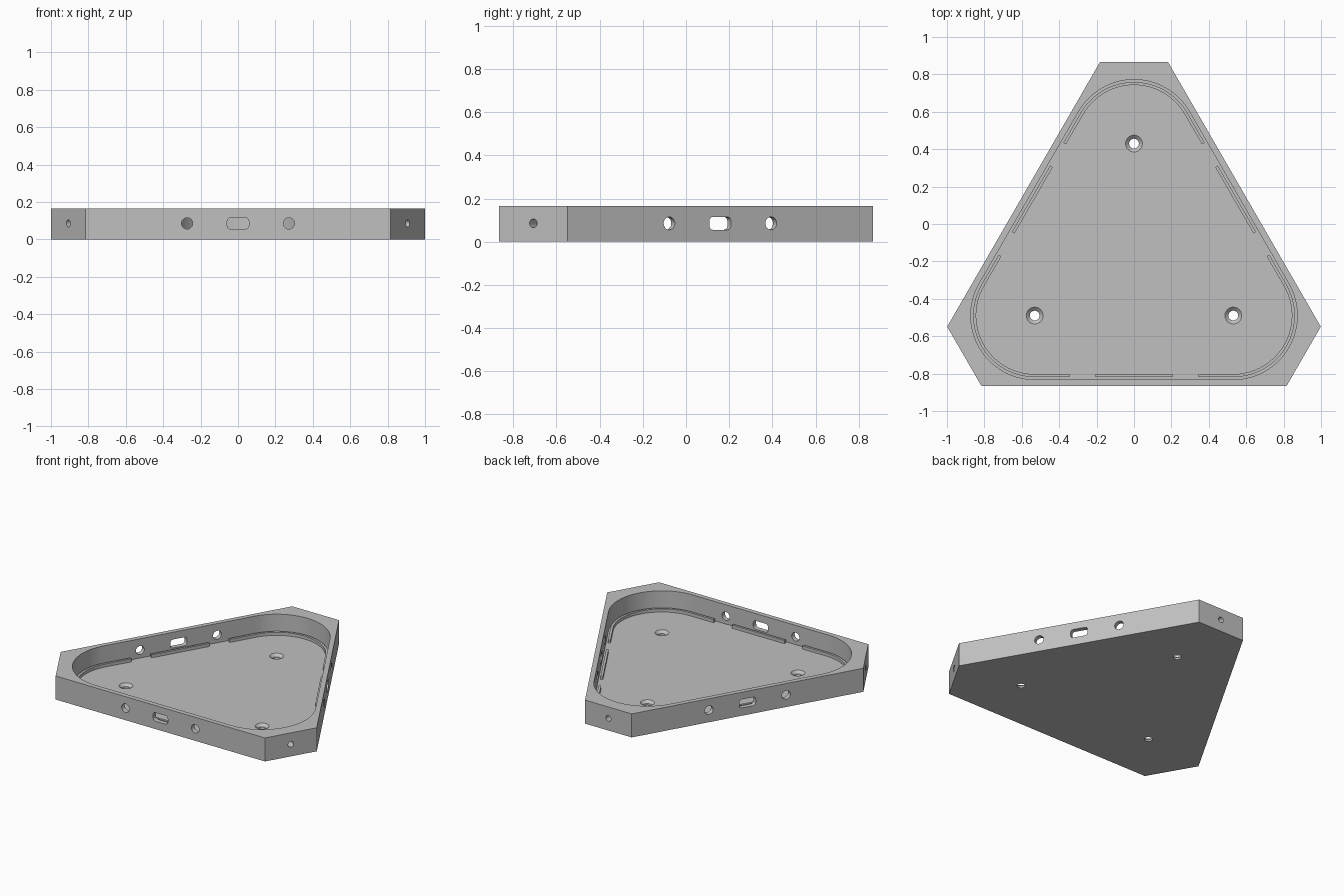
import bpy
import bmesh
from math import sin, cos, pi, radians
from mathutils import Matrix, Vector

HEIGHT = 0.166       # full height of the tray
FLOOR = 0.03         # thickness of the base
CENTRE_Y = -0.183    # centre of the triangle
SIDE = 0.682         # centre to long faces
CORNER = 1.048       # centre to cut corners
PIVOT = 0.613        # centre to screw holes and corner arcs
ARC = 0.342          # radius of the pocket corners
MID = 0.085          # height of the wall openings
SIDES = [radians(a) for a in (-90, 30, 150)]
CORNERS = [radians(a) for a in (90, 210, 330)]

default = bpy.data.objects.get("Cube")
if default:
    bpy.data.objects.remove(default, do_unlink=True)

grey = bpy.data.materials.new("light grey")
grey.use_nodes = True
colour = (0.53, 0.53, 0.53, 1)
grey.diffuse_color = colour
grey.node_tree.nodes["Principled BSDF"].inputs["Base Color"].default_value = colour

centre = Matrix.Translation((0, CENTRE_Y, 0))


def polar(r, a):
    return Vector((r * cos(a), r * sin(a)))


def arc(r, start, end, steps, origin=Vector((0, 0))):
    return [origin + polar(r, start + (end - start) * i / steps) for i in range(steps + 1)]


def circle(r, steps=32):
    return arc(r, 0, 2 * pi, steps)[:-1]


def loft(bm, rings, matrix):
    """Closed solid through a list of (outline, height) rings."""
    loops = [[bm.verts.new(matrix @ Vector((p.x, p.y, z))) for p in pts] for pts, z in rings]
    bm.faces.new(loops[0][::-1])
    bm.faces.new(loops[-1])
    for low, high in zip(loops, loops[1:]):
        for i in range(len(low)):
            j = (i + 1) % len(low)
            bm.faces.new((low[i], low[j], high[j], high[i]))


def finish(bm, name):
    bmesh.ops.recalc_face_normals(bm, faces=bm.faces)
    mesh = bpy.data.meshes.new(name)
    bm.to_mesh(mesh)
    bm.free()
    mesh.materials.append(grey)
    obj = bpy.data.objects.new(name, mesh)
    bpy.context.collection.objects.link(obj)
    return obj


def activate(obj):
    bpy.ops.object.select_all(action='DESELECT')
    obj.select_set(True)
    bpy.context.view_layer.objects.active = obj


def cut(target, cutter):
    mod = target.modifiers.new("cut", 'BOOLEAN')
    mod.operation = 'DIFFERENCE'
    mod.solver = 'EXACT'
    mod.object = cutter
    activate(target)
    bpy.ops.object.modifier_apply(modifier=mod.name)
    bpy.data.objects.remove(cutter, do_unlink=True)


def facing(a, along=0.0):
    """Frame on the wall facing angle a: local x along it, y up, z outward."""
    n, t = polar(1, a), polar(1, a + pi / 2)
    frame = Matrix(((t.x, 0, n.x, 0), (t.y, 0, n.y, 0), (0, 1, 0, MID), (0, 0, 0, 1)))
    return centre @ frame @ Matrix.Translation((along, 0, 0))


# Body: triangle with cut corners
half = (SIDE - CORNER / 2) / cos(pi / 6)
outline = []
for a in CORNERS:
    n, t = polar(CORNER, a), polar(half, a + pi / 2)
    outline += [n - t, n + t]
bm = bmesh.new()
loft(bm, [(outline, 0), (outline, HEIGHT)], centre)
tray = finish(bm, "tray_body")

# Pocket with rounded corners
pocket = []
for a in CORNERS:
    pocket += arc(ARC, a - pi / 3, a + pi / 3, 32, polar(PIVOT, a))
bm = bmesh.new()
loft(bm, [(pocket, FLOOR), (pocket, HEIGHT + 0.1)], centre)
cut(tray, finish(bm, "pocket_cutter"))

# Wall openings, blind corner holes and countersunk screw holes
slot = []
for i, (sx, sy) in enumerate(((1, 1), (-1, 1), (-1, -1), (1, -1))):
    slot += arc(0.02, i * pi / 2, (i + 1) * pi / 2, 6, Vector((sx * 0.038, sy * 0.01)))
bm = bmesh.new()
for a in SIDES:
    loft(bm, [(slot, 0.6), (slot, 0.75)], facing(a))
    for x in (-0.272, 0.272):
        loft(bm, [(circle(0.03), 0.6), (circle(0.03), 0.75)], facing(a, x))
for a in CORNERS:
    loft(bm, [(circle(0.02), 0.985), (circle(0.02), 1.1)], facing(a))
    p = polar(PIVOT, a)
    loft(bm, [(circle(0.026), -0.05), (circle(0.026), 0.012),
              (circle(0.045), FLOOR), (circle(0.045), FLOOR + 0.02)],
         centre @ Matrix.Translation((p.x, p.y, 0)))
cut(tray, finish(bm, "opening_cutters"))

# Locating ridges on the floor, just inside the wall
INNER, OUTER = ARC - 0.029, ARC - 0.013
LOW, HIGH = FLOOR - 0.01, FLOOR + 0.022


def corner_line(r, a):
    """Arc around a corner with a straight run at both ends."""
    pts = arc(r, a - pi / 3, a + pi / 3, 32, polar(PIVOT, a))
    run = 0.185
    return [pts[0] + polar(run, a - pi / 3 - pi / 2)] + pts + [pts[-1] + polar(run, a + pi / 3 + pi / 2)]


ridges = []
for name, a in zip(("back", "right", "left"), CORNERS):
    band = corner_line(OUTER, a) + corner_line(INNER, a)[::-1]
    bm = bmesh.new()
    loft(bm, [(band, LOW), (band, HIGH)], centre)
    ridges.append(finish(bm, name + "_corner_ridge"))
for name, a in zip(("front", "left", "right"), SIDES):
    t = polar(0.205, a + pi / 2)
    near, far = polar(PIVOT / 2 + INNER, a), polar(PIVOT / 2 + OUTER, a)
    band = [near - t, far - t, far + t, near + t]
    bm = bmesh.new()
    loft(bm, [(band, LOW), (band, HIGH)], centre)
    ridges.append(finish(bm, name + "_side_ridge"))

for obj in [tray] + ridges:
    activate(obj)
    bpy.ops.object.shade_smooth_by_angle(angle=radians(30))
